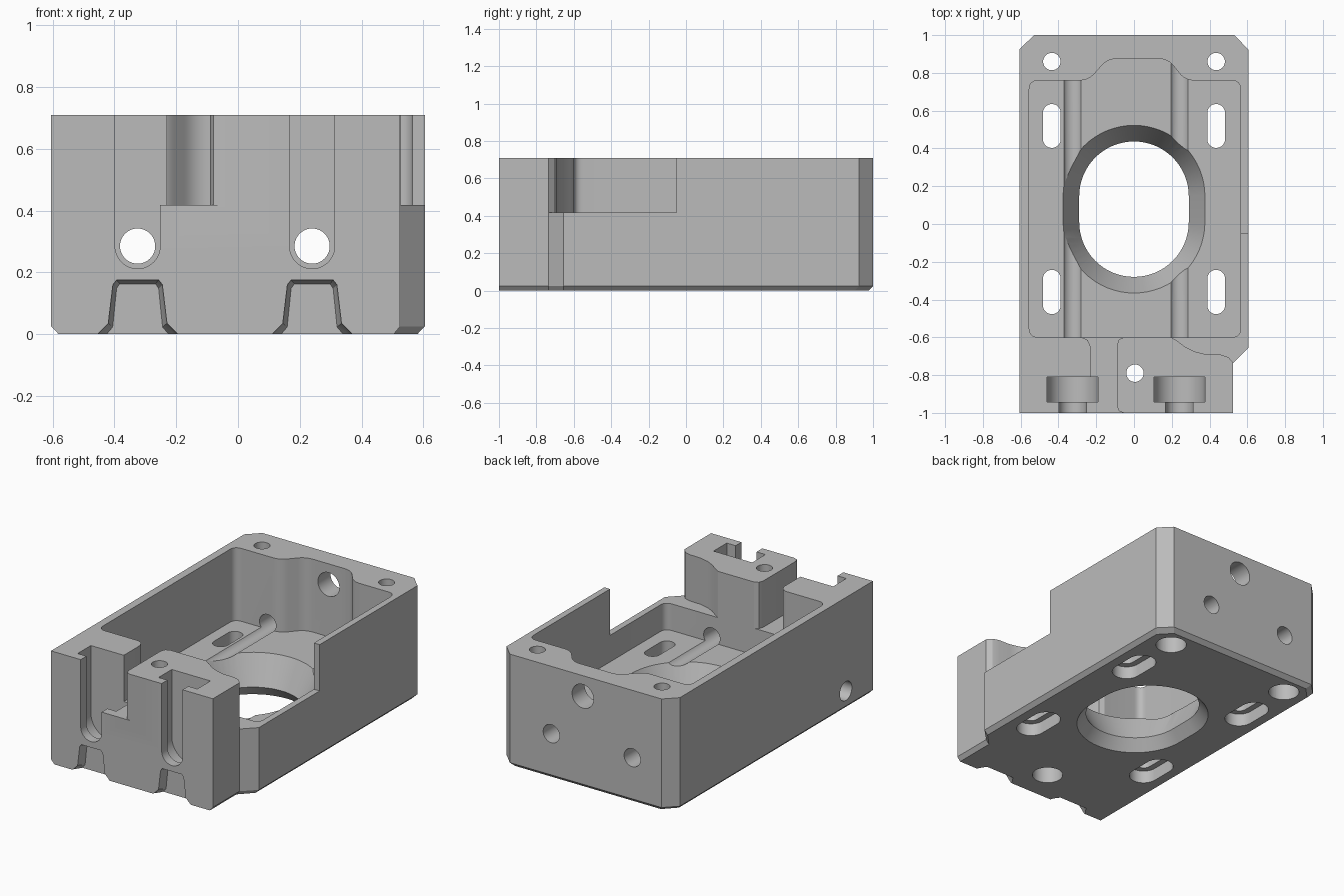
import bpy, bmesh
from math import sin, cos, pi, radians
from mathutils import Vector

if "Cube" in bpy.data.objects:
    bpy.data.objects.remove(bpy.data.objects["Cube"], do_unlink=True)

grey = bpy.data.materials.new("machined grey")
grey.use_nodes = True
colour = (0.5, 0.5, 0.5, 1)
grey.diffuse_color = colour
grey.node_tree.nodes["Principled BSDF"].inputs["Base Color"].default_value = colour


def loft(name, rings):
    """Closed solid through rings holding the same number of points."""
    bm = bmesh.new()
    loops = [[bm.verts.new(p) for p in ring] for ring in rings]
    n = len(loops[0])
    for a, b in zip(loops, loops[1:]):
        for i in range(n):
            j = (i + 1) % n
            bm.faces.new((a[i], a[j], b[j], b[i]))
    bm.faces.new(loops[0])
    bm.faces.new(loops[-1])
    bmesh.ops.recalc_face_normals(bm, faces=bm.faces)
    mesh = bpy.data.meshes.new(name)
    bm.to_mesh(mesh)
    bm.free()
    ob = bpy.data.objects.new(name, mesh)
    bpy.context.collection.objects.link(ob)
    mesh.materials.append(grey)
    return ob


def at_z(points, z):
    return [(x, y, z) for x, y in points]


def at_y(points, y):
    return [(x, y, z) for x, z in points]


def stadium(cx, low, high, r, n=24):
    """Rounded slot outline; low and high are its two arc centres."""
    top = [(cx + r * cos(pi * i / n), high + r * sin(pi * i / n)) for i in range(n + 1)]
    bottom = [(cx - r * cos(pi * i / n), low - r * sin(pi * i / n)) for i in range(n + 1)]
    return top + bottom


def circle(cx, cy, r, n=40):
    return [(cx + r * cos(2 * pi * i / n), cy + r * sin(2 * pi * i / n)) for i in range(n)]


def fillet(corners, r, n=6):
    """Round each corner of a polygon with a quadratic blend."""
    out = []
    for i, c in enumerate(corners):
        c = Vector(c)
        a = (Vector(corners[i - 1]) - c).normalized() * r + c
        b = (Vector(corners[(i + 1) % len(corners)]) - c).normalized() * r + c
        for k in range(n + 1):
            t = k / n
            out.append(tuple(a * (1 - t) ** 2 + c * 2 * t * (1 - t) + b * t * t))
    return out


# Outer block with chamfered corners and a bevelled underside
outline = [(-0.605, -1), (0.525, -1), (0.525, -0.735), (0.605, -0.655),
           (0.605, 0.925), (0.53, 1), (-0.53, 1), (-0.605, 0.925)]
foot = [(x * 0.96, y - 0.025 if y > 0 else y) for x, y in outline]
housing = loft("housing", [at_z(foot, 0), at_z(outline, 0.025), at_z(outline, 0.71)])


def cut(rings):
    tool = loft("cutter", rings)
    tool.hide_render = True
    mod = housing.modifiers.new("cut", 'BOOLEAN')
    mod.operation = 'DIFFERENCE'
    mod.solver = 'EXACT'
    mod.object = tool
    bpy.context.view_layer.objects.active = housing
    bpy.ops.object.modifier_apply(modifier=mod.name)
    bpy.data.objects.remove(tool, do_unlink=True)


def cut_z(points, low, high):
    cut([at_z(points, low), at_z(points, high)])


def cut_y(points, front, back):
    cut([at_y(points, front), at_y(points, back)])


FLOOR, LEDGE, ABOVE = 0.25, 0.418, 0.9

# Main cavity with a bulge in the back wall
cavity = [(-0.555, -0.6), (0.565, -0.6), (0.565, 0.76), (0.27, 0.76),
          (0.18, 0.875), (-0.14, 0.875), (-0.24, 0.76), (-0.555, 0.76)]
cut_z(fillet(cavity, 0.05), FLOOR, ABOVE)

# Side opening with a curved front edge
cut_z([(0.19, -0.595), (0.23, -0.62), (0.27, -0.65), (0.32, -0.675), (0.38, -0.69),
       (0.46, -0.692), (0.5, -0.705), (0.53, -0.74), (0.7, -0.74), (0.7, -0.05),
       (0.5, -0.05), (0.5, -0.55), (0.19, -0.55)], LEDGE, ABOVE)

# Front channel between the two clamp blocks
cut_z([(-0.3, -1.1), (-0.055, -1.1), (-0.055, -1), (-0.08, -0.99), (-0.09, -0.965),
       (-0.09, -0.64), (-0.08, -0.612), (-0.05, -0.598), (-0.05, -0.55), (-0.28, -0.55),
       (-0.28, -0.598), (-0.245, -0.615), (-0.23, -0.65), (-0.23, -0.88), (-0.3, -0.88)],
      LEDGE, ABOVE)

# Rod bores, nut pockets, front slots and underside notches
for x in (-0.325, 0.24):
    cut_y(stadium(x, 0.285, 1, 0.135), -0.942, -0.81)
    cut_y(stadium(x, 0.285, 1, 0.073), -1.1, -0.9)
    cut_y(circle(x, 0.285, 0.057), -0.85, 1.1)
    half = [(0.16, -0.03), (0.095, 0.035), (0.08, 0.16), (0.068, 0.175)]
    front = [(x + w, z) for w, z in half] + [(x - w, z) for w, z in reversed(half)]
    back = [(x + (px - x) * 0.85, z - 0.012) for px, z in front]
    cut([at_y(front, -1.02), at_y(front, -0.99), at_y(back, -0.945)])

# Cable hole in the back wall
cut_y(circle(0.02, 0.58, 0.075), 0.8, 1.1)

# Blind hole in the side wall
side = circle(-0.73, 0.12, 0.06)
cut([[(x, y, z) for y, z in side] for x in (-0.7, -0.35)])

# Large central opening, tapered from both faces
cut([at_z(stadium(0, 0.01, 0.147, r, 32), z)
     for z, r in ((-0.02, 0.36), (0.07, 0.29), (0.27, 0.385))])

# Mounting slots and bolt holes, recessed from below
for x in (-0.435, 0.435):
    for low, high in ((-0.43, -0.29), (0.45, 0.588)):
        cut_z(stadium(x, low, high, 0.047), -0.1, 0.4)
        cut_z(stadium(x, low, high, 0.085), -0.1, 0.08)
for x, y in ((-0.435, 0.86), (0.435, 0.86), (0.005, -0.79)):
    cut_z(circle(x, y, 0.046), -0.1, ABOVE)
    cut_z(circle(x, y, 0.09), -0.1, 0.2)

# Smooth the bores, keep machined edges sharp
bpy.ops.object.select_all(action='DESELECT')
housing.select_set(True)
bpy.context.view_layer.objects.active = housing
bpy.ops.object.shade_smooth_by_angle(angle=radians(25))
